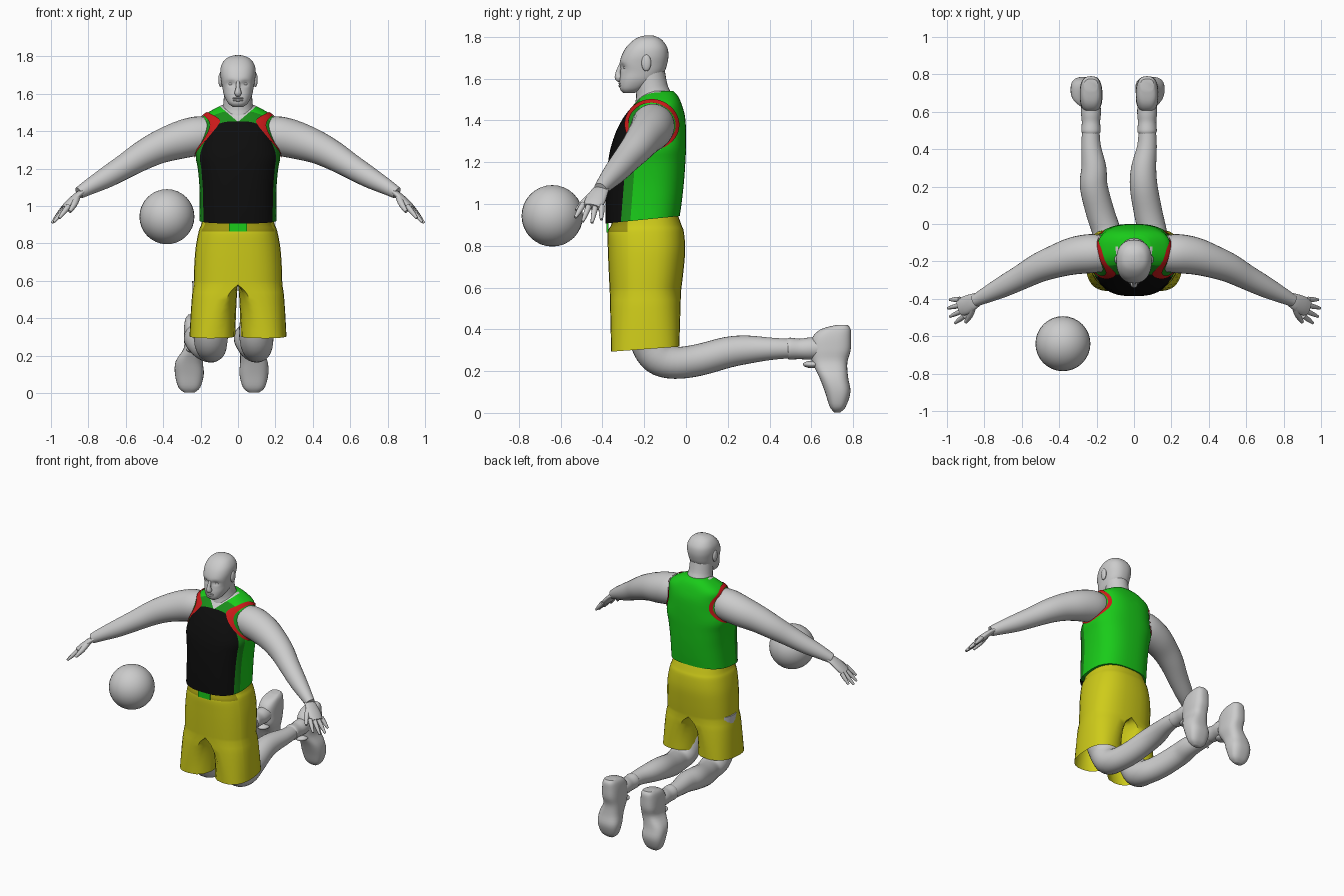
import bpy, bmesh, math
from mathutils import Vector

cube = bpy.data.objects.get("Cube")
if cube:
    bpy.data.objects.remove(cube, do_unlink=True)


def material(name, r, g, b):
    m = bpy.data.materials.new(name)
    m.use_nodes = True
    m.diffuse_color = (r, g, b, 1)
    m.node_tree.nodes["Principled BSDF"].inputs["Base Color"].default_value = (r, g, b, 1)
    return m


GREY = material("pale grey", 0.6, 0.6, 0.6)
GREEN = material("bright green", 0.01, 0.6, 0.01)
DARK_GREEN = material("dark green", 0.01, 0.27, 0.01)
BLACK = material("black", 0.004, 0.004, 0.004)
RED = material("red", 0.6, 0.01, 0.01)
YELLOW = material("yellow", 0.62, 0.6, 0.01)
OLIVE = material("olive", 0.32, 0.29, 0.005)


def finish(name, bm, *mats):
    bmesh.ops.recalc_face_normals(bm, faces=bm.faces)
    mesh = bpy.data.meshes.new(name)
    bm.to_mesh(mesh)
    bm.free()
    for m in mats:
        mesh.materials.append(m)
    ob = bpy.data.objects.new(name, mesh)
    bpy.context.collection.objects.link(ob)
    bpy.ops.object.select_all(action='DESELECT')
    ob.select_set(True)
    bpy.context.view_layer.objects.active = ob
    bpy.ops.object.shade_smooth_by_angle(angle=math.radians(50))
    return ob


def spline(rows, k=4):
    """Catmull-Rom resampling of a list of number rows."""
    rows = [Vector(r) for r in rows]
    out = []
    for i in range(len(rows) - 1):
        a, b, c, d = rows[max(i - 1, 0)], rows[i], rows[i + 1], rows[min(i + 2, len(rows) - 1)]
        for j in range(k):
            t = j / k
            out.append(b + (c - a) * (t / 2) + (2 * a - 5 * b + 4 * c - d) * (t * t / 2)
                       + (3 * b - a - 3 * c + d) * (t ** 3 / 2))
    return out + [rows[-1]]


def oval(angle, p):
    c, s = math.cos(angle), math.sin(angle)
    return (math.copysign(abs(c) ** (2 / p), c), math.copysign(abs(s) ** (2 / p), s))


def skin(rings, caps=True):
    """Bridge equal closed rings of points."""
    bm = bmesh.new()
    vs = [[bm.verts.new(p) for p in ring] for ring in rings]
    n = len(vs[0])
    for a, b in zip(vs, vs[1:]):
        for i in range(n):
            bm.faces.new((a[i], a[(i + 1) % n], b[(i + 1) % n], b[i]))
    if caps:
        bm.faces.new(vs[0])
        bm.faces.new(vs[-1])
    return bm


def stack(rows, p=2.3, n=40, k=4):
    """Level sections: height, front y, back y, half width, centre x."""
    rings = []
    for z, yf, yb, hw, cx in spline([(*r, 0)[:5] for r in rows], k):
        ring = [oval(2 * math.pi * i / n, p) for i in range(n)]
        rings.append([(cx + hw * u, (yf + yb) / 2 + (yb - yf) / 2 * v, z) for u, v in ring])
    return skin(rings)


def tube(name, path, mat, across=(0, 0, 1), flat=1.0, n=20, side=1):
    """Round limb along x, y, z, radius points."""
    pts = spline(path)
    rings = []
    for i, q in enumerate(pts):
        t = (pts[min(i + 1, len(pts) - 1)] - pts[max(i - 1, 0)]).to_3d().normalized()
        u = Vector(across)
        u = (u - t * u.dot(t)).normalized()
        w = t.cross(u) * flat
        ring = []
        for j in range(n):
            a = 2 * math.pi * j / n
            v = q.to_3d() + (u * math.cos(a) + w * math.sin(a)) * q[3]
            ring.append((v.x * side, v.y, v.z))
        rings.append(ring)
    return finish(name, skin(rings), mat)


def ball(name, at, size, mat, n=24):
    bm = bmesh.new()
    bmesh.ops.create_uvsphere(bm, u_segments=n, v_segments=n // 2, radius=1)
    for v in bm.verts:
        v.co = [c + s * q for c, s, q in zip(at, size, v.co)]
    return finish(name, bm, mat)


def cut(bm, at, normal):
    bmesh.ops.bisect_plane(bm, geom=bm.verts[:] + bm.edges[:] + bm.faces[:],
                           plane_co=at, plane_no=normal)


# Jersey: body loft cut along the panel seams and the neckline
bm = stack([(.925, -.385, -.03, .207), (1, -.386, -.02, .205), (1.1, -.382, -.01, .206),
            (1.2, -.373, -.003, .215), (1.27, -.36, 0, .226), (1.35, -.333, 0, .207),
            (1.42, -.295, -.005, .198), (1.475, -.25, -.02, .192), (1.515, -.215, -.038, .135),
            (1.54, -.18, -.06, .085)], p=2.6, n=56)
for v in bm.verts:
    v.co.z += max(0, 1 - (v.co.z - .925) / .2) * .1 * (v.co.y + .2)
for s in (1, -1):
    cut(bm, (0, 0, 1.45), (-.85 * s, 0, 1))
cut(bm, (0, -.305, 1), (0, 1, -.08))
cut(bm, (0, -.26, 1), (0, 1, -.08))
for f in bm.faces:
    c = f.calc_center_median()
    y = c.y - .08 * (c.z - 1)
    f.material_index = 2 if y < -.305 else 1 if y < -.26 else 0
    if c.z > 1.45 + .85 * abs(c.x) and c.y < -.12:
        f.material_index = 3
jersey = finish("jersey", bm, GREEN, DARK_GREEN, BLACK, GREY)

# Armhole trims: thin rings wrapped on to the jersey
for s, label in ((1, "left"), (-1, "right")):
    rings = []
    for r in (.95, 1.0, 1.05, 1.1):
        rings.append([(s * .4, -.163 + .115 * r * math.cos(a * math.pi / 32),
                       1.378 + .108 * r * math.sin(a * math.pi / 32)) for a in range(64)])
    trim = finish(label + "_armhole_trim", skin(rings, caps=False), RED)
    wrap = trim.modifiers.new("wrap", 'SHRINKWRAP')
    wrap.target = jersey
    wrap.wrap_method = 'PROJECT'
    wrap.use_project_x = True
    wrap.use_negative_direction = wrap.use_positive_direction = True
    wrap.wrap_mode = 'ABOVE_SURFACE'
    wrap.offset = .006

# Shorts: half a pelvis running into one leg, mirrored
H, INNER, P = 16, 7, 2.5
bm = bmesh.new()
half = [oval(math.pi * (i / H - .5), P) for i in range(H + 1)]
prev = None
for z, yf, yb, hw in spline([(.95, -.35, -.04, .185), (.9, -.358, -.022, .197), (.865, -.375, -.01, .21),
                             (.78, -.374, -.004, .226), (.68, -.37, -.012, .234), (.58, -.365, -.024, .237)]):
    row = [bm.verts.new((hw * max(u, 0) if 0 < i < H else 0, (yf + yb) / 2 + (yb - yf) / 2 * v, z))
           for i, (u, v) in enumerate(half)]
    if prev:
        for i in range(H):
            bm.faces.new((prev[i], prev[i + 1], row[i + 1], row[i]))
    prev = row
top = [v.co.copy() for v in prev]
ring = prev + [bm.verts.new(top[H].lerp(top[0], (j + 1) / (INNER + 1))) for j in range(INNER)]
start = [v.co.copy() for v in ring]
angles = [math.pi * (i / H - .5) for i in range(H + 1)] + [math.pi * (.5 + (j + 1) / (INNER + 1)) for j in range(INNER)]
for step in range(1, 8):
    t = step / 7
    row = []
    for a, p0 in zip(angles, start):
        u, v = oval(a, P)
        hem = Vector((.137 + .122 * u, -.195 + .163 * v, .305 + .012 * v))
        q = p0.lerp(hem, t)
        q.x = p0.x + (hem.x - p0.x) * t ** .6
        row.append(bm.verts.new(q))
    for i in range(len(row)):
        j = (i + 1) % len(row)
        bm.faces.new((ring[i], ring[j], row[j], row[i]))
    ring = row
cut(bm, (0, -.28, 0), (0, 1, 0))
for f in bm.faces:
    c = f.calc_center_median()
    f.material_index = int(c.z > .868 and c.y < -.28)
shorts = finish("shorts", bm, YELLOW, OLIVE)
shorts.modifiers.new("mirror", 'MIRROR').use_clip = True

# Waist tag
bm = bmesh.new()
bmesh.ops.create_cube(bm, size=1)
for v in bm.verts:
    v.co = (v.co.x * .095, -.376 + v.co.y * .009, .887 + v.co.z * .046)
finish("waist_tag", bm, GREEN)

# Head and neck, with hollowed eye sockets
bm = stack([(1.53, -.298, -.25, .028), (1.55, -.316, -.2, .053), (1.59, -.318, -.14, .074),
            (1.63, -.313, -.105, .083), (1.67, -.318, -.09, .09), (1.71, -.308, -.084, .095),
            (1.75, -.286, -.09, .09), (1.785, -.25, -.115, .068), (1.802, -.215, -.145, .035),
            (1.807, -.185, -.165, .01)], n=56)
for v in bm.verts:
    if v.co.y < -.24:
        d = ((abs(v.co.x) - .037) / .024) ** 2 + ((v.co.z - 1.655) / .014) ** 2
        v.co.y += .014 * math.exp(-d)
finish("head", bm, GREY)
tube("neck", [(0, -.15, 1.44, .1), (0, -.155, 1.51, .086), (0, -.165, 1.56, .077),
              (0, -.18, 1.66, .074)], GREY, across=(1, 0, 0), n=28)
tube("nose", [(0, -.312, 1.665, .009), (0, -.324, 1.63, .012), (0, -.322, 1.605, .019),
              (0, -.31, 1.592, .012)], GREY, across=(1, 0, 0))
for z, h in ((1.577, .006), (1.566, .007)):
    ball("lip", (0, -.312, z), (.03, .012, h), GREY)
for s, label in ((1, "left"), (-1, "right")):
    ball(label + "_ear", (s * .093, -.19, 1.675), (.012, .023, .04), GREY)
    ball(label + "_eye", (s * .037, -.288, 1.653), (.015, .012, .009), GREY)

# Arms, palms and fingers
FAN = Vector((-.3, -1, .12))
for s, label in ((1, "left"), (-1, "right")):
    tube(label + "_arm", [(.14, -.165, 1.385, .09), (.22, -.158, 1.375, .104), (.32, -.17, 1.35, .1),
                          (.42, -.2, 1.315, .088), (.51, -.235, 1.27, .078), (.6, -.283, 1.215, .067),
                          (.7, -.335, 1.155, .057), (.79, -.38, 1.105, .043), (.85, -.41, 1.07, .032)],
         GREY, side=s, n=28)
    tube(label + "_palm", [(.82, -.395, 1.085, .032), (.86, -.415, 1.055, .043),
                           (.9, -.435, 1.015, .05), (.93, -.45, .985, .044)],
         GREY, across=FAN, flat=.42, side=s)
    for i, tip in enumerate([(.985, -.405, .925), (.995, -.45, .91), (.985, -.495, .915), (.957, -.53, .935)]):
        base = Vector((.918, -.447, .995)) + FAN * (.029 * (i - 1.5))
        end = Vector(tip)
        tube(label + "_finger", [(*base, .015), (*base.lerp(end, .5), .013), (*end, .007)],
             GREY, across=FAN, side=s, n=10)
    tube(label + "_thumb", [(.86, -.44, 1.05, .018), (.875, -.485, 1.01, .017), (.9, -.525, .97, .009)],
         GREY, side=s, n=10)

# Legs, socks and shoes: x of thigh, knee, calf, ankle, toe for each
for label, th, kn, ca, an, toe in (("left", .125, .1, .052, .07, .085),
                                   ("right", -.135, -.145, -.215, -.23, -.26)):
    tube(label + "_leg", [(th, -.18, .6, .11), (th, -.18, .45, .105), (kn, -.172, .34, .095),
                          (kn, -.13, .268, .088), (kn, -.05, .24, .077),
                          ((kn + ca) / 2, .06, .253, .076), (ca, .2, .29, .074), (ca, .3, .303, .067),
                          (an, .42, .307, .052), (an, .54, .308, .045), (an, .66, .31, .045)],
         GREY, across=(1, 0, 0), n=28)
    tube(label + "_sock", [(an, .488, .308, .044), (an, .495, .308, .052), (an, .545, .306, .049),
                           (an, .595, .308, .053), (an, .66, .31, .05)], GREY, across=(1, 0, 0), n=24)
    finish(label + "_shoe", stack([
        (.002, .71, .738, .025, toe), (.03, .688, .765, .058, toe), (.1, .665, .787, .077, toe),
        (.17, .638, .776, .073, toe), (.24, .605, .772, .06, an), (.3, .598, .788, .06, an),
        (.36, .605, .79, .058, an), (.4, .645, .788, .05, an), (.42, .715, .775, .035, an)], p=2.7), GREY)
    ball(label + "_shoe_tongue", (an, .605, .232), (.045, .045, .018), GREY)

# Ball
ball("ball", (-.38, -.64, .943), (.147, .147, .147), GREY, n=32)
